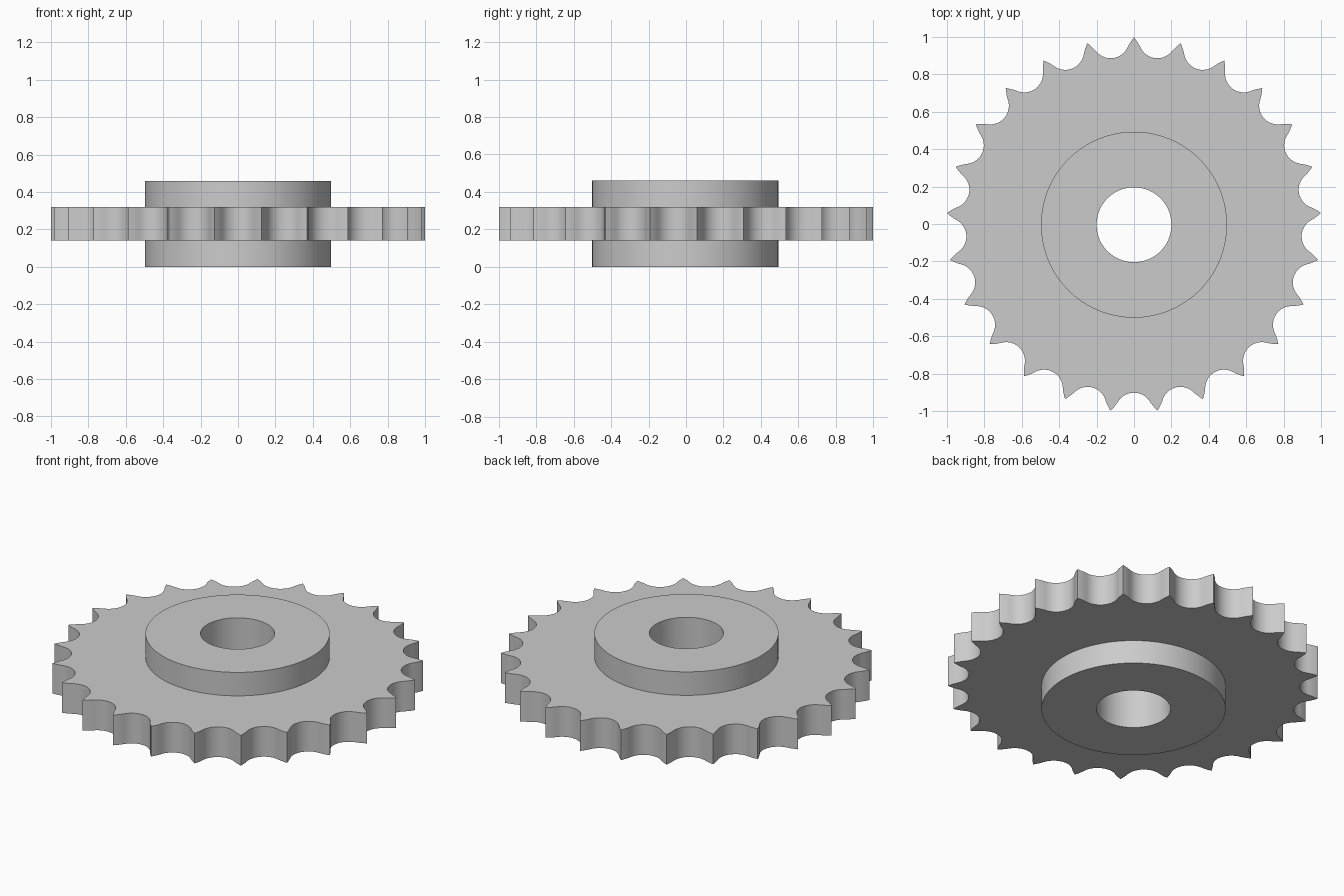
import bpy, math

if "Cube" in bpy.data.objects:
    bpy.data.objects.remove(bpy.data.objects["Cube"])

TEETH = 25
TIP_R = 1.002
ROOT_R = 0.898
CENTRE_Y = -0.004   # odd tooth count: shift so the bounds are centred
HUB_R = 0.497
BORE_R = 0.2

steel = bpy.data.materials.new("grey steel")
steel.diffuse_color = (0.6, 0.6, 0.6, 1)
steel.use_nodes = True
steel.node_tree.nodes["Principled BSDF"].inputs["Base Color"].default_value = steel.diffuse_color


def ring_solid(name, loops):
    """Join closed loops of equal length, wrapping last to first, into a solid."""
    n, m = len(loops[0]), len(loops)
    verts = [p for loop in loops for p in loop]
    faces = []
    for k in range(m):
        a, b = k * n, ((k + 1) % m) * n
        for i in range(n):
            j = (i + 1) % n
            faces.append((a + i, a + j, b + j, b + i))
    mesh = bpy.data.meshes.new(name)
    mesh.from_pydata(verts, [], faces)
    mesh.materials.append(steel)
    mesh.polygons.foreach_set("use_smooth", [True] * len(faces))
    mesh.update()
    mesh.set_sharp_from_angle(angle=math.radians(30))
    obj = bpy.data.objects.new(name, mesh)
    obj.location.y = CENTRE_Y
    bpy.context.collection.objects.link(obj)
    return obj


def circle(r, z, n):
    return [(r * math.cos(math.tau * i / n), r * math.sin(math.tau * i / n), z)
            for i in range(n)]


def half_gap():
    """Half of one tooth gap: roller seat arc, then a slightly convex flank."""
    seat, end = 0.1, math.radians(55)
    pts = [(seat * math.sin(end * i / 7), ROOT_R + seat * (1 - math.cos(end * i / 7)))
           for i in range(8)]
    half = math.pi / TEETH
    p0, p2 = pts[-1], (TIP_R * math.sin(half), TIP_R * math.cos(half))
    mid = ((p0[0] + p2[0]) / 2 - 0.003, (p0[1] + p2[1]) / 2 + 0.003)
    for i in range(1, 6):
        t = i / 5
        pts.append(tuple((1 - t) ** 2 * p0[k] + 2 * t * (1 - t) * mid[k] + t * t * p2[k]
                         for k in (0, 1)))
    return pts


# Toothed outline in polar form, one tooth pointing at +y
half = [(math.atan2(u, v), math.hypot(u, v)) for u, v in half_gap()]
gap = [(-a, r) for a, r in reversed(half[1:])] + half[:-1]
outline = []
for t in range(TEETH):
    base = math.pi / 2 + math.tau * (t + 0.5) / TEETH
    outline += [(base + a, r) for a, r in gap]


def toothed(z):
    return [(r * math.cos(a), r * math.sin(a), z) for a, r in outline]


def inner(z):
    return [(0.45 * math.cos(a), 0.45 * math.sin(a), z) for a, r in outline]


# Toothed plate, its inner edge hidden inside the hub
ring_solid("toothed_plate", [toothed(0.14), toothed(0.32), inner(0.32), inner(0.14)])

# Hub with through bore
N = 128
ring_solid("hub", [circle(HUB_R, 0, N), circle(HUB_R, 0.46, N),
                   circle(BORE_R, 0.46, N), circle(BORE_R, 0, N)])
